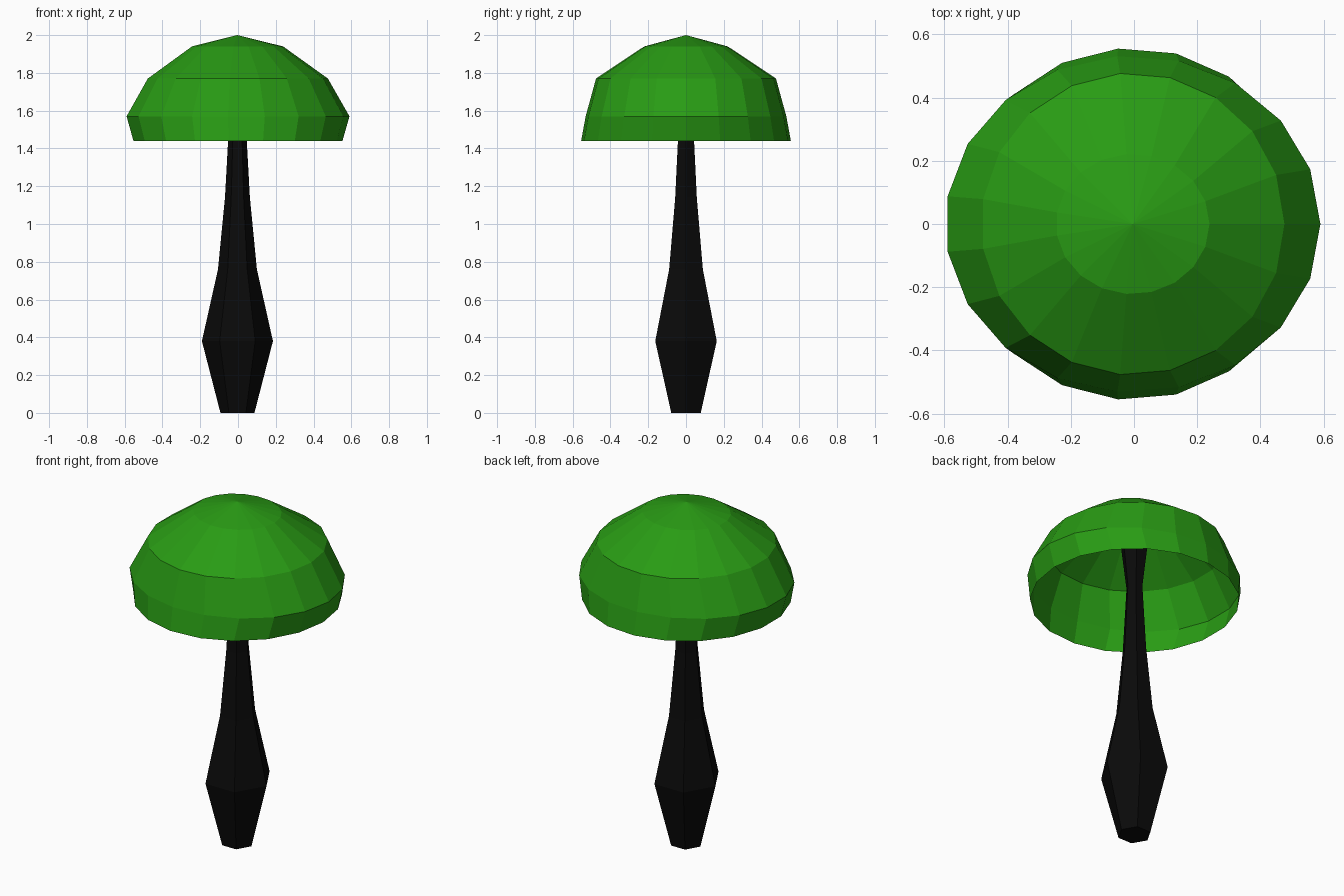
import bpy, bmesh, math

if "Cube" in bpy.data.objects:
    bpy.data.objects.remove(bpy.data.objects["Cube"])


def material(name, color):
    m = bpy.data.materials.new(name)
    m.diffuse_color = color
    m.use_nodes = True
    m.node_tree.nodes["Principled BSDF"].inputs["Base Color"].default_value = m.diffuse_color
    return m


def loft(name, rings, sides, cx, mat, apex=None, capped=False):
    """Stack elliptical rings (z, x radius, y radius) into a flat-shaded shell."""
    bm = bmesh.new()
    loops = []
    for z, rx, ry in rings:
        loops.append([bm.verts.new((cx + rx * math.cos(2 * math.pi * i / sides),
                                    ry * math.sin(2 * math.pi * i / sides), z))
                      for i in range(sides)])
    for a, b in zip(loops, loops[1:]):
        for i in range(sides):
            j = (i + 1) % sides
            bm.faces.new((a[i], a[j], b[j], b[i]))
    if apex is not None:
        tip = bm.verts.new((cx, 0, apex))
        for i in range(sides):
            bm.faces.new((loops[-1][i], loops[-1][(i + 1) % sides], tip))
    if capped:
        bm.faces.new(loops[0][::-1])
        bm.faces.new(loops[-1])
    me = bpy.data.meshes.new(name)
    bm.to_mesh(me)
    bm.free()
    me.materials.append(mat)
    ob = bpy.data.objects.new(name, me)
    bpy.context.collection.objects.link(ob)
    return ob


green = material("cap_green", (0.022, 0.33, 0.007, 1))
black = material("stem_black", (0.003, 0.003, 0.003, 1))

# Open-bottomed domed cap, 19 sides
loft("cap", [(1.44, 0.557, 0.557), (1.57, 0.594, 0.533),
             (1.77, 0.48, 0.478), (1.94, 0.243, 0.222)],
     19, -0.004, green, apex=2.0)

# Hexagonal stem, bulging low and flaring again under the cap
stem = [(0, 0.09), (0.38, 0.188), (0.76, 0.103), (1.14, 0.066), (1.52, 0.045), (1.9, 0.09)]
loft("stem", [(z, r, r * 1.0) for z, r in stem], 6, -0.003, black, capped=True)
